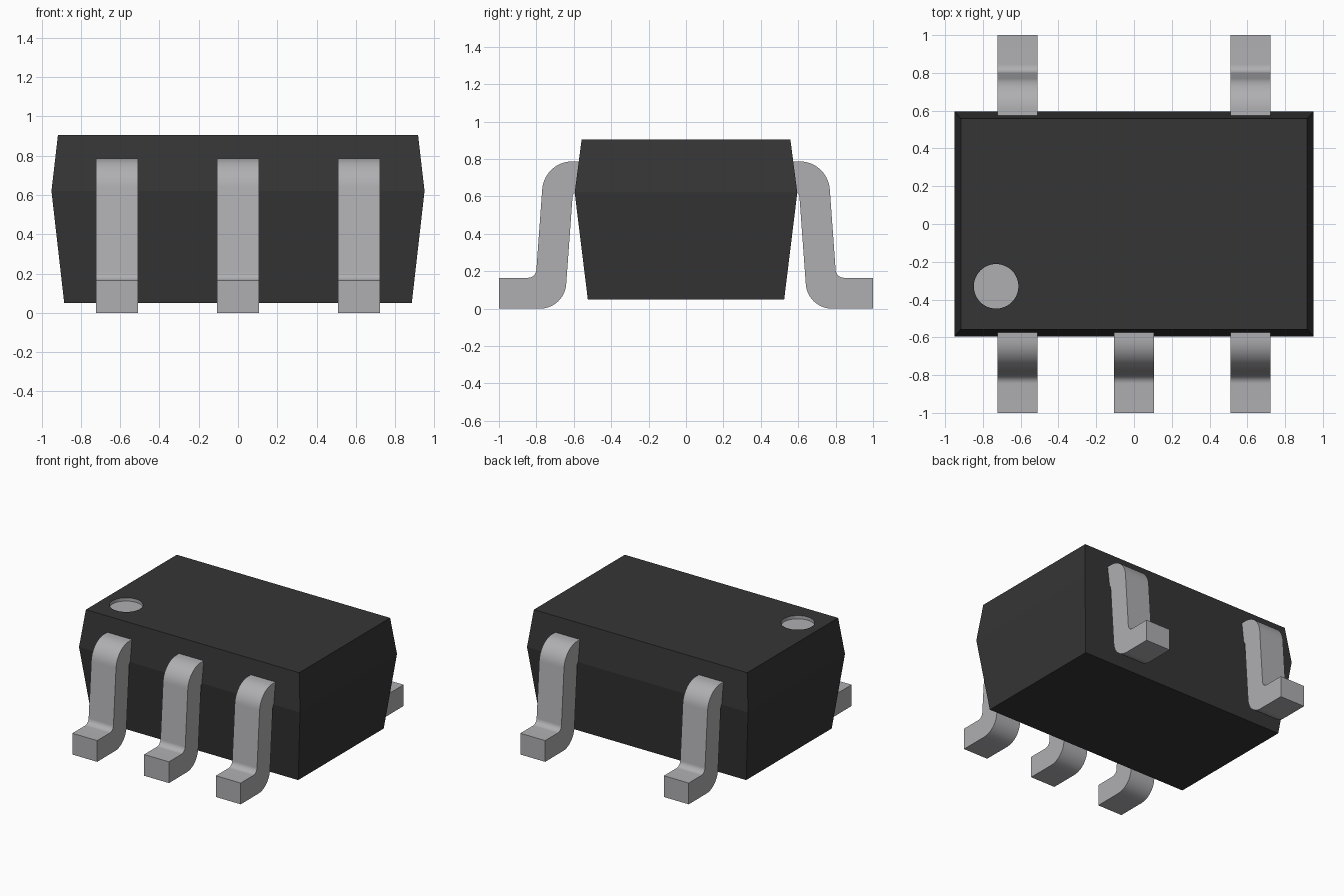
import bpy, bmesh, math
from mathutils import Vector

cube = bpy.data.objects.get("Cube")
if cube:
    bpy.data.objects.remove(cube, do_unlink=True)


def material(name, color):
    m = bpy.data.materials.new(name)
    m.use_nodes = True
    m.diffuse_color = color
    m.node_tree.nodes["Principled BSDF"].inputs["Base Color"].default_value = color
    return m


black = material("black plastic", (0.036, 0.036, 0.036, 1))
metal = material("grey metal", (0.43, 0.43, 0.45, 1))


def make_object(name, bm, *mats):
    bmesh.ops.recalc_face_normals(bm, faces=bm.faces)
    mesh = bpy.data.meshes.new(name)
    bm.to_mesh(mesh)
    bm.free()
    for m in mats:
        mesh.materials.append(m)
    ob = bpy.data.objects.new(name, mesh)
    bpy.context.collection.objects.link(ob)
    return ob


def activate(ob):
    bpy.ops.object.select_all(action='DESELECT')
    ob.select_set(True)
    bpy.context.view_layer.objects.active = ob


# Body: three stacked rectangles, widest at the mould line
BOTTOM, MIDDLE, TOP = (0.885, 0.525, 0.05), (0.95, 0.595, 0.62), (0.917, 0.558, 0.905)
bm = bmesh.new()
rings = [[bm.verts.new((sx * x, sy * y, z)) for sx, sy in ((-1, -1), (1, -1), (1, 1), (-1, 1))]
         for x, y, z in (BOTTOM, MIDDLE, TOP)]
bm.faces.new(rings[0])
bm.faces.new(rings[-1])
for low, high in zip(rings, rings[1:]):
    for i in range(4):
        j = (i + 1) % 4
        bm.faces.new((low[i], low[j], high[j], high[i]))
body = make_object("body", bm, black, metal)

# Round pin-one recess in the top
DOT, RADIUS, DEPTH = Vector((-0.73, -0.33)), 0.118, 0.025
bpy.ops.mesh.primitive_cylinder_add(vertices=48, radius=RADIUS, depth=2 * DEPTH,
                                    location=(DOT.x, DOT.y, TOP[2]))
cutter = bpy.context.object
cutter.name = "recess_cutter"
cutter.hide_render = True
cut = body.modifiers.new("recess", 'BOOLEAN')
cut.operation, cut.object, cut.solver = 'DIFFERENCE', cutter, 'EXACT'
activate(body)
bpy.ops.object.modifier_apply(modifier=cut.name)
bpy.data.objects.remove(cutter, do_unlink=True)

# Recess floor and wall are metal coloured
for f in body.data.polygons:
    inside = all((body.data.vertices[v].co.xy - DOT).length < RADIUS + 0.005 for v in f.vertices)
    f.material_index = 1 if inside else 0
activate(body)
bpy.ops.object.shade_smooth_by_angle(angle=math.radians(9))


def fillet(points, steps=10):
    """Round each (y, z, radius) corner of a closed outline with a true arc."""
    out = []
    for i, (y, z, r) in enumerate(points):
        p = Vector((y, z))
        if r == 0:
            out.append(p)
            continue
        a = (Vector(points[i - 1][:2]) - p).normalized()
        b = (Vector(points[(i + 1) % len(points)][:2]) - p).normalized()
        half = a.angle(b) / 2
        centre = p + (a + b).normalized() * r / math.sin(half)
        start = p + a * r / math.tan(half) - centre
        end = p + b * r / math.tan(half) - centre
        sweep = start.angle(end)
        for k in range(steps + 1):
            t = k / steps
            out.append(centre + (start * math.sin((1 - t) * sweep)
                                 + end * math.sin(t * sweep)) / math.sin(sweep))
    return out


# Gull-wing lead outline: shoulder, leg and foot
LEAD = fillet([(0.5, 0.787, 0), (0.758, 0.787, 0.16), (0.803, 0.165, 0.045), (1, 0.165, 0),
               (1, 0, 0), (0.65, 0, 0.14), (0.605, 0.62, 0.02), (0.5, 0.62, 0)])
WIDTH = 0.213


def add_lead(name, x, side):
    bm = bmesh.new()
    face = bm.faces.new([bm.verts.new((x - WIDTH / 2, side * p.x, p.y)) for p in LEAD])
    new = bmesh.ops.extrude_face_region(bm, geom=[face])["geom"]
    bmesh.ops.translate(bm, vec=(WIDTH, 0, 0),
                        verts=[v for v in new if isinstance(v, bmesh.types.BMVert)])
    activate(make_object(name, bm, metal))
    bpy.ops.object.shade_smooth_by_angle(angle=math.radians(30))


# Three leads in front, two at the back
for name, x, side in (("front_right_lead", -0.617, -1), ("front_middle_lead", 0, -1),
                      ("front_left_lead", 0.617, -1), ("back_right_lead", -0.617, 1),
                      ("back_left_lead", 0.617, 1)):
    add_lead(name, x, side)
